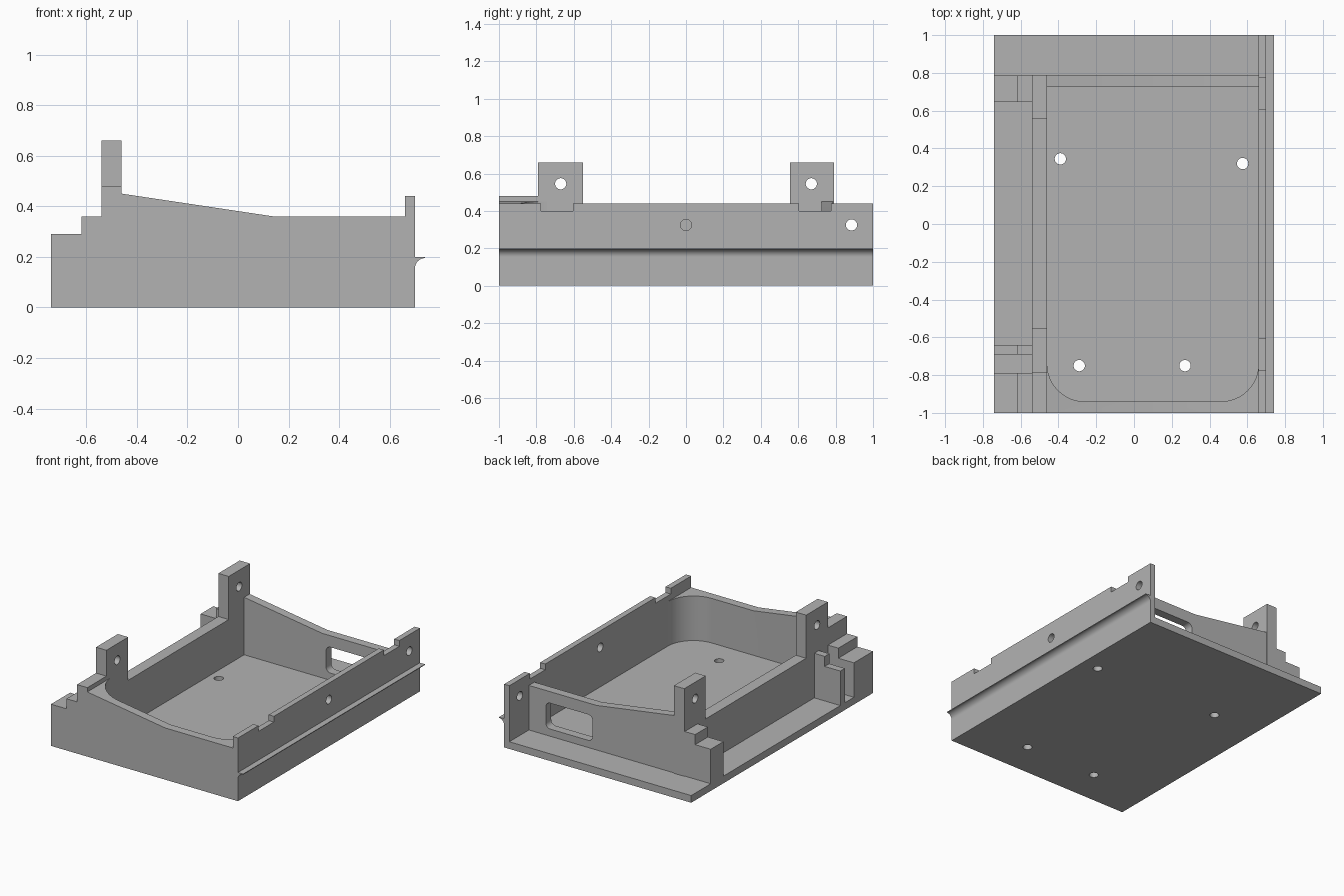
import bpy, bmesh, math
from mathutils import Vector

old = bpy.data.objects.get("Cube")
if old:
    bpy.data.objects.remove(old, do_unlink=True)

grey = bpy.data.materials.new("plain grey")
grey.use_nodes = True
GREY = (0.45, 0.45, 0.45, 1)
grey.diffuse_color = GREY
grey.node_tree.nodes["Principled BSDF"].inputs["Base Color"].default_value = GREY

FLOOR = 0.05
HOLE = 0.03
parts = []


def place(axis, a, u, v):
    return Vector({"x": (a, u, v), "y": (u, a, v), "z": (u, v, a)}[axis])


def prism(name, axis, lo, hi, profile):
    """Extrude a flat profile along one axis."""
    bm = bmesh.new()
    face = bm.faces.new([bm.verts.new(place(axis, lo, u, v)) for u, v in profile])
    ext = bmesh.ops.extrude_face_region(bm, geom=[face])
    moved = [g for g in ext["geom"] if isinstance(g, bmesh.types.BMVert)]
    bmesh.ops.translate(bm, verts=moved, vec=place(axis, hi - lo, 0, 0))
    bmesh.ops.recalc_face_normals(bm, faces=bm.faces)
    mesh = bpy.data.meshes.new(name)
    bm.to_mesh(mesh)
    bm.free()
    mesh.materials.append(grey)
    obj = bpy.data.objects.new(name, mesh)
    bpy.context.collection.objects.link(obj)
    parts.append(obj)
    return obj


def arc(cu, cv, r, start, sweep, n):
    angles = [math.radians(start + sweep * i / n) for i in range(n + 1)]
    return [(cu + r * math.cos(t), cv + r * math.sin(t)) for t in angles]


def rect(u0, u1, v0, v1):
    return [(u0, v0), (u1, v0), (u1, v1), (u0, v1)]


def rounded(u0, u1, v0, v1, r):
    corners = [(u1 - r, v1 - r), (u0 + r, v1 - r), (u0 + r, v0 + r), (u1 - r, v0 + r)]
    return [p for i, (u, v) in enumerate(corners) for p in arc(u, v, r, 90 * i, 90, 12)]


def circle(u, v):
    return arc(u, v, HOLE, 0, 360, 32)[:-1]


def cut(obj, axis, lo, hi, profile):
    """Cut a prism out of a part, then discard the cutter."""
    cutter = prism("cutter", axis, lo, hi, profile)
    parts.remove(cutter)
    cutter.hide_render = True
    mod = obj.modifiers.new("cut", "BOOLEAN")
    mod.operation = "DIFFERENCE"
    mod.solver = "EXACT"
    mod.object = cutter
    bpy.context.view_layer.objects.active = obj
    bpy.ops.object.modifier_apply(modifier=mod.name)
    bpy.data.objects.remove(cutter, do_unlink=True)


# Base plate with four screw holes
base = prism("base_plate", "z", 0, FLOOR, rect(-0.74, 0.70, -1, 1))
for x, y in [(-0.39, 0.345), (0.575, 0.32), (-0.29, -0.75), (0.27, -0.75)]:
    cut(base, "z", -0.1, 0.2, circle(x, y))

# Left wall with two notches in its top edge and two holes
left = prism("left_wall", "x", 0.66, 0.70, [
    (-1, FLOOR), (1, FLOOR), (1, 0.44), (0.775, 0.44), (0.775, 0.40), (0.605, 0.40),
    (0.605, 0.44), (-0.605, 0.44), (-0.605, 0.40), (-0.775, 0.40), (-0.775, 0.44), (-1, 0.44)])
for y in (0, 0.885):
    cut(left, "x", 0.6, 0.8, circle(y, 0.325))

# Thin flared ridge along the outside of the left wall
prism("side_ridge", "y", -1, 1,
      [(0.70, 0.20)] + arc(0.74, 0.155, 0.04, 180, -90, 10) + [(0.74, 0.20)])

# Front and back walls share a sloping top
slope = [(-0.46, FLOOR), (0.66, FLOOR), (0.66, 0.36), (0.14, 0.36), (-0.46, 0.45)]
front = prism("front_wall", "y", -1, -0.74, slope)
cut(front, "z", 0, 1, rounded(-0.46, 0.66, -0.94, 0.5, 0.2))
back = prism("back_wall", "y", 0.725, 0.785, slope)
cut(back, "y", 0.6, 0.9, rounded(0.17, 0.53, 0.10, 0.28, 0.035))

# Right wall with two tall tabs, each with a hole
right = prism("right_wall", "x", -0.54, -0.46, [
    (-1, FLOOR), (0.79, FLOOR), (0.79, 0.66), (0.555, 0.66), (0.555, 0.36),
    (-0.55, 0.36), (-0.55, 0.66), (-0.79, 0.66), (-0.79, 0.48), (-1, 0.48)])
for y in (-0.67, 0.67):
    cut(right, "x", -0.7, -0.3, circle(y, 0.545))

# Stepped blocks outside the right wall
steps = [(-0.74, FLOOR), (-0.54, FLOOR), (-0.54, 0.36), (-0.62, 0.36), (-0.62, 0.29), (-0.74, 0.29)]
for name, y0, y1 in [("front_step_block", -1, -0.79), ("thin_step_block", -0.69, -0.64),
                     ("back_step_block", 0.645, 0.785)]:
    prism(name, "y", y0, y1, steps)

# Smooth only the curved faces
bpy.ops.object.select_all(action="DESELECT")
for obj in parts:
    obj.select_set(True)
bpy.context.view_layer.objects.active = base
bpy.ops.object.shade_smooth_by_angle(angle=math.radians(30))
